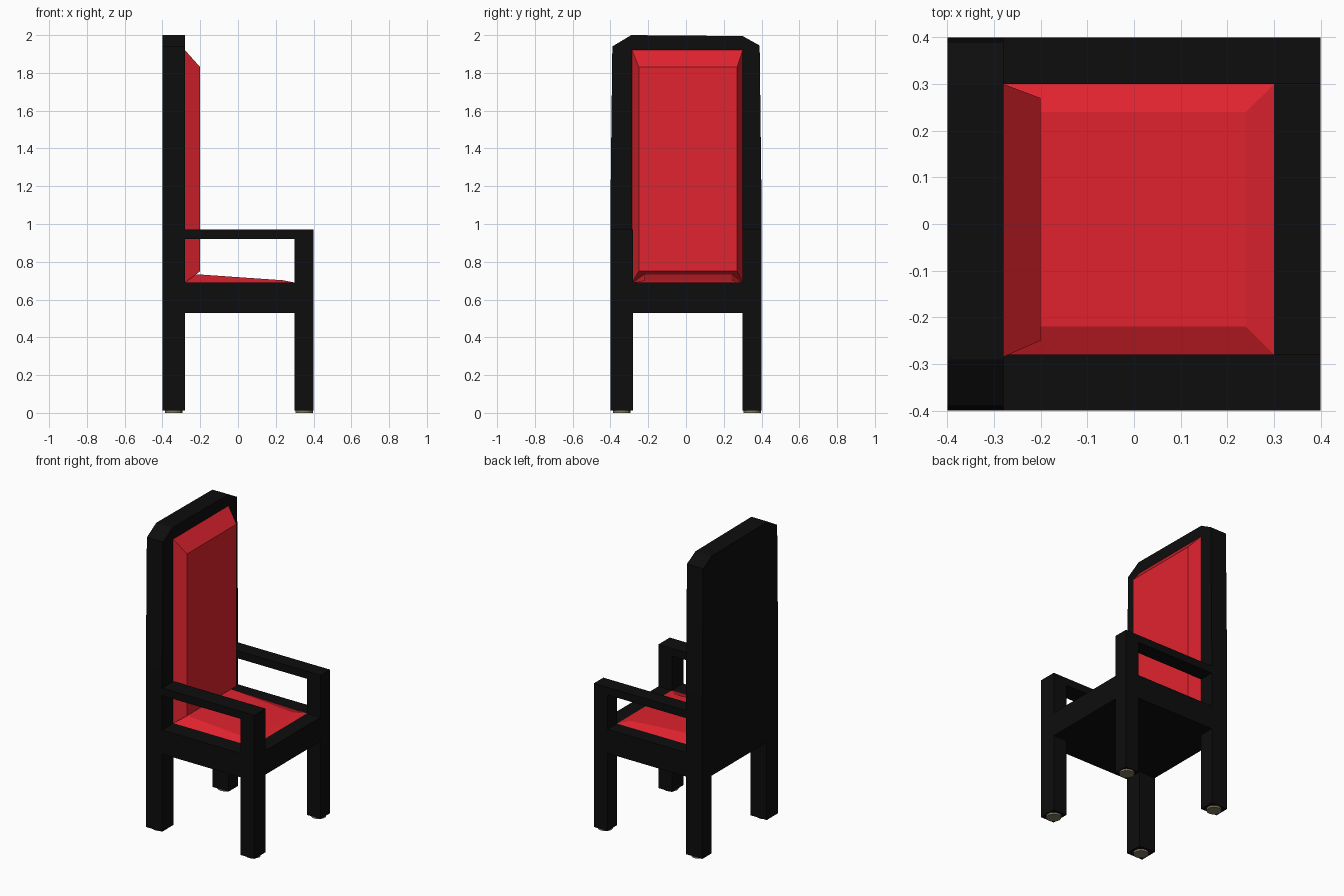
import bpy, bmesh
from mathutils import Vector

if "Cube" in bpy.data.objects:
    bpy.data.objects.remove(bpy.data.objects["Cube"])


def material(name, color):
    m = bpy.data.materials.new(name)
    m.diffuse_color = (*color, 1)
    m.use_nodes = True
    m.node_tree.nodes["Principled BSDF"].inputs["Base Color"].default_value = m.diffuse_color
    return m


BLACK = material("black_wood", (0.004, 0.004, 0.004))
RED = material("red_fabric", (0.75, 0.017, 0.028))
BEIGE = material("beige_pad", (0.22, 0.19, 0.12))


def finish(name, bm, mat):
    bmesh.ops.recalc_face_normals(bm, faces=bm.faces)
    mesh = bpy.data.meshes.new(name)
    bm.to_mesh(mesh)
    bm.free()
    mesh.materials.append(mat)
    ob = bpy.data.objects.new(name, mesh)
    bpy.context.collection.objects.link(ob)
    return ob


def prism(name, outline, offset, mat):
    """Extrude a 3D outline by an offset vector."""
    bm = bmesh.new()
    face = bm.faces.new([bm.verts.new(p) for p in outline])
    ext = bmesh.ops.extrude_face_region(bm, geom=[face], use_keep_orig=True)
    verts = [e for e in ext["geom"] if isinstance(e, bmesh.types.BMVert)]
    bmesh.ops.translate(bm, verts=verts, vec=Vector(offset))
    return finish(name, bm, mat)


def box(name, x, y, z, mat):
    outline = [(x[0], y[0], z[0]), (x[1], y[0], z[0]),
               (x[1], y[1], z[0]), (x[0], y[1], z[0])]
    return prism(name, outline, (0, 0, z[1] - z[0]), mat)


def cushion(name, base, top, mat):
    """Bevelled pad joining a base rectangle to a smaller top rectangle."""
    bm = bmesh.new()
    a = [bm.verts.new(p) for p in base]
    b = [bm.verts.new(p) for p in top]
    bm.faces.new(a)
    bm.faces.new(b)
    for i in range(4):
        j = (i + 1) % 4
        bm.faces.new((a[i], a[j], b[j], b[i]))
    return finish(name, bm, mat)


PAD = 0.012                       # foot pad thickness
SIDES = {"right": (-0.4, -0.28), "left": (0.3, 0.4)}

# Back frame with its two legs, one chamfered profile
back = [(-0.4, PAD), (-0.28, PAD), (-0.28, 0.53), (0.3, 0.53), (0.3, PAD),
        (0.4, PAD), (0.4, 1.1), (0.39, 1.945), (0.3, 1.995), (-0.29, 2.0),
        (-0.39, 1.94), (-0.4, 1.1)]
prism("back_frame", [(-0.4, y, z) for y, z in back], (0.12, 0, 0), BLACK)

# Seat frame, notched around the front legs
seat = [(-0.28, -0.4), (0.3, -0.4), (0.3, -0.28), (0.4, -0.28),
        (0.4, 0.3), (0.3, 0.3), (0.3, 0.4), (-0.28, 0.4)]
prism("seat_frame", [(x, y, 0.53) for x, y in seat], (0, 0, 0.16), BLACK)

# Front legs, armrests and foot pads on each side
for side, y in SIDES.items():
    box(f"front_leg_{side}", (0.3, 0.4), y, (PAD, 0.97), BLACK)
    box(f"armrest_{side}", (-0.28, 0.3), y, (0.92, 0.97), BLACK)
    for end, x in (("front", 0.35), ("back", -0.34)):
        bm = bmesh.new()
        bmesh.ops.create_cone(bm, cap_ends=True, segments=16, radius1=0.046,
                              radius2=0.046, depth=PAD)
        bmesh.ops.translate(bm, verts=bm.verts, vec=(x, sum(y) / 2, PAD / 2))
        finish(f"foot_pad_{end}_{side}", bm, BEIGE)

# Back cushion
cushion("back_cushion",
        [(-0.28, -0.285, 0.69), (-0.28, 0.3, 0.69),
         (-0.28, 0.3, 1.92), (-0.28, -0.285, 1.92)],
        [(-0.2, -0.25, 0.75), (-0.2, 0.27, 0.75),
         (-0.2, 0.27, 1.83), (-0.2, -0.25, 1.83)], RED)

# Seat cushion, higher at the back
cushion("seat_cushion",
        [(-0.28, -0.28, 0.69), (0.3, -0.28, 0.69),
         (0.3, 0.3, 0.69), (-0.28, 0.3, 0.69)],
        [(-0.28, -0.22, 0.738), (0.24, -0.22, 0.702),
         (0.24, 0.24, 0.702), (-0.28, 0.24, 0.738)], RED)
